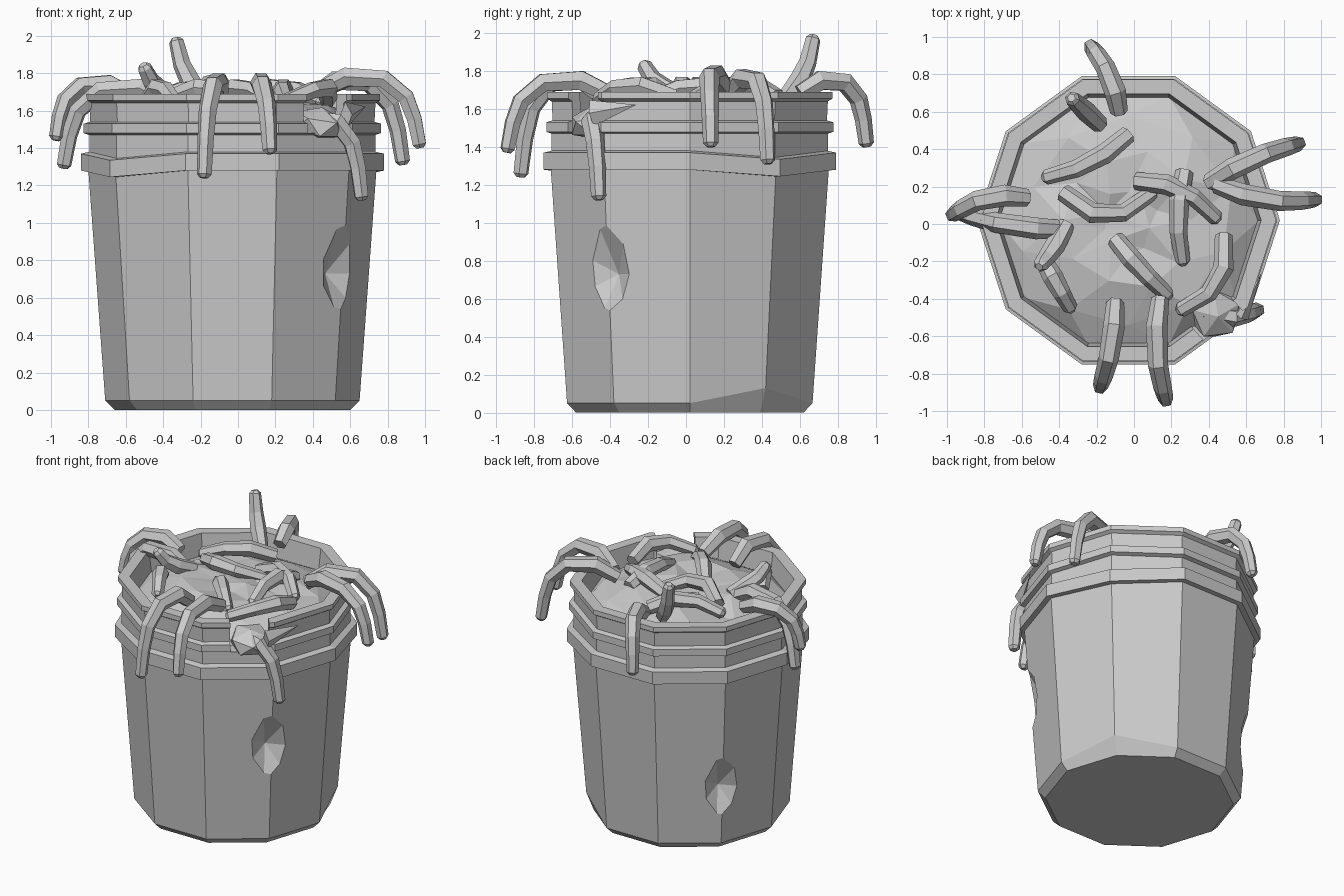
import bpy, bmesh, math, random
from math import sin, cos, radians, pi
from mathutils import Vector

if "Cube" in bpy.data.objects:
    bpy.data.objects.remove(bpy.data.objects["Cube"])

random.seed(4)
CX, CY, SIDES = -0.03, 0.02, 10


def lathe(name, profile, jitter=0.0, cap_start=True):
    """Ten-sided revolve of (radius, z) points; ends are closed with flat caps."""
    bm = bmesh.new()
    rings = []
    for i, (r, z) in enumerate(profile):
        j = jitter if i else 0
        off = radians(18) * (i % 2) if jitter else 0
        rings.append([bm.verts.new((
            CX + (r + random.uniform(-j, j)) * cos(math.tau * k / SIDES + off),
            CY + (r + random.uniform(-j, j)) * sin(math.tau * k / SIDES + off),
            z + random.uniform(-j, j) * 0.8)) for k in range(SIDES)])
    for a, b in zip(rings, rings[1:]):
        for k in range(SIDES):
            n = (k + 1) % SIDES
            bm.faces.new((a[k], a[n], b[n], b[k]))
    if cap_start:
        bm.faces.new(rings[0][::-1])
    bm.faces.new(rings[-1])
    if jitter:
        bmesh.ops.triangulate(bm, faces=bm.faces[:])
    bmesh.ops.recalc_face_normals(bm, faces=bm.faces[:])
    me = bpy.data.meshes.new(name)
    bm.to_mesh(me)
    bm.free()
    ob = bpy.data.objects.new(name, me)
    bpy.context.collection.objects.link(ob)
    return ob


def polar(r, deg, z):
    return Vector((CX + r * cos(radians(deg)), CY + r * sin(radians(deg)), z))


def carve(target, cutter):
    mod = target.modifiers.new("carve", 'BOOLEAN')
    mod.operation, mod.solver, mod.object = 'DIFFERENCE', 'EXACT', cutter
    bpy.context.view_layer.objects.active = target
    bpy.ops.object.modifier_apply(modifier=mod.name)
    bpy.data.objects.remove(cutter)


# Bucket with ribbed collar and shallow inside
profile = [(0.63, 0), (0.68, 0.05), (0.77, 1.28), (0.81, 1.28), (0.81, 1.37), (0.765, 1.38),
           (0.765, 1.47), (0.795, 1.48), (0.795, 1.53), (0.76, 1.54), (0.765, 1.64),
           (0.79, 1.655), (0.79, 1.69), (0.71, 1.69), (0.68, 1.45)]
bucket = lathe("bucket", profile)
verts = bucket.data.vertices
verts[SIDES + 1].co.z = 0.13          # kicked-in bottom corner
for corner in (1, 6):                 # sagging collar
    for ring in range(2, 6):
        verts[ring * SIDES + corner].co.z -= 0.035

# Star-shaped dents on two opposite edges
for deg, z, apex in ((-37, 0.73, 0.62), (144, 0.45, 0.605)):
    bpy.ops.mesh.primitive_cone_add(
        vertices=7, radius1=1, radius2=0, depth=0.2, location=polar(apex + 0.1, deg, z),
        rotation=(0, radians(-90), radians(deg)))
    cone = bpy.context.object
    cone.scale = (0.44, 0.34, 1)
    carve(bucket, cone)

# Torn notch in the front right of the rim
bpy.ops.mesh.primitive_cube_add(size=1, location=polar(0.78, -48, 1.66), rotation=(0, 0, radians(-48)))
notch = bpy.context.object
notch.scale = (0.3, 0.26, 0.36)
carve(bucket, notch)

# Soil heap
lathe("soil", [(0.7, 1.53), (0.56, 1.61), (0.36, 1.65), (0.15, 1.66)], 0.035, False)

# Soil spilling through the notch, and a torn rim shard
bpy.ops.mesh.primitive_ico_sphere_add(subdivisions=1, radius=1, location=polar(0.68, -47, 1.53),
                                      rotation=(0, radians(15), radians(-48)))
spill = bpy.context.object
spill.name = "soil_spill"
spill.scale = (0.15, 0.15, 0.09)
bpy.ops.mesh.primitive_cone_add(vertices=4, radius1=0.07, radius2=0, depth=0.26,
                                location=(0.63, -0.38, 1.6))
shard = bpy.context.object
shard.name = "rim_shard"
shard.scale = (0.5, 1, 1)
shard.rotation_euler = Vector((0.35, 0.8, 0.15)).to_track_quat('Z', 'Y').to_euler()


def worm(name, x0, y0, x1, y1, bend, steps, heights):
    """Six-sided tapering tube from start to end, bowed sideways by bend."""
    a, b = Vector((x0, y0, 0)), Vector((x1, y1, 0))
    side = Vector((y0 - y1, x1 - x0, 0)).normalized() * bend
    pts = [a.lerp(b, t) + side * sin(pi * t) + Vector((0, 0, z)) for t, z in zip(steps, heights)]
    n = len(pts)
    pts.append(pts[-1] + (pts[-1] - pts[-2]).normalized() * 0.02)
    radii = [0.85] + [1.12 - 0.4 * i / (n - 1) for i in range(1, n)] + [0.4]
    cu = bpy.data.curves.new(name, 'CURVE')
    cu.dimensions, cu.bevel_depth, cu.bevel_resolution, cu.use_fill_caps = '3D', 0.056, 1, True
    sp = cu.splines.new('POLY')
    sp.use_smooth = False
    sp.points.add(n)
    for p, co, r in zip(sp.points, pts, radii):
        p.co, p.radius = (*co, 1), r
    ob = bpy.data.objects.new(name, cu)
    bpy.context.collection.objects.link(ob)
    bpy.ops.object.select_all(action='DESELECT')
    ob.select_set(True)
    bpy.context.view_layer.objects.active = ob
    bpy.ops.object.convert(target='MESH')


# Worms hanging over the rim: start xy, end xy, bend, crest height, tip height
for i, (*path, crest, tip) in enumerate((
        (-.08, .6, -.23, .95, -.03, 1.75, 1.42),
        (.4, .22, .88, .43, .025, 1.76, 1.33),
        (.44, .21, .97, .13, -.04, 1.78, 1.42),
        (-.57, .14, -.97, .05, -.05, 1.74, 1.46),
        (-.36, -.03, -.93, .06, .025, 1.72, 1.31),
        (-.1, -.42, -.18, -.87, .02, 1.75, 1.26),
        (.14, -.4, .17, -.94, -.035, 1.75, 1.39),
        (.3, -.42, .66, -.46, -.06, 1.55, 1.14))):
    drops = [crest - (crest - tip) * f for f in (0.2, 0, 0.03, 0.3, 0.62, 1)]
    worm(f"hanging_worm_{i}", *path, (0, .28, .65, .87, .95, 1), drops)

# Worms lying on the soil: start xy, end xy, bend
for i, path in enumerate((
        (-.03, .48, -.47, .25, .04), (-.38, .17, .1, .17, -.13), (.01, .23, .44, .03, .06),
        (.27, .28, .26, -.2, -.03), (-.1, -.08, .18, -.38, -.01), (-.48, -.2, -.34, -.45, 0),
        (.48, -.06, .25, -.46, .1))):
    worm(f"lying_worm_{i}", *path, (0, .33, .67, 1), (1.66, 1.72, 1.71, 1.65))

# Worms rearing up
for i, (*path, tip) in enumerate(((-.18, .53, -.33, .67, 0, 1.97), (-.36, 0, -.5, -.22, .01, 1.83))):
    worm(f"upright_worm_{i}", *path, (0, .5, .8, 1), [1.66 + (tip - 1.66) * f for f in (0, .3, .6, 1)])
